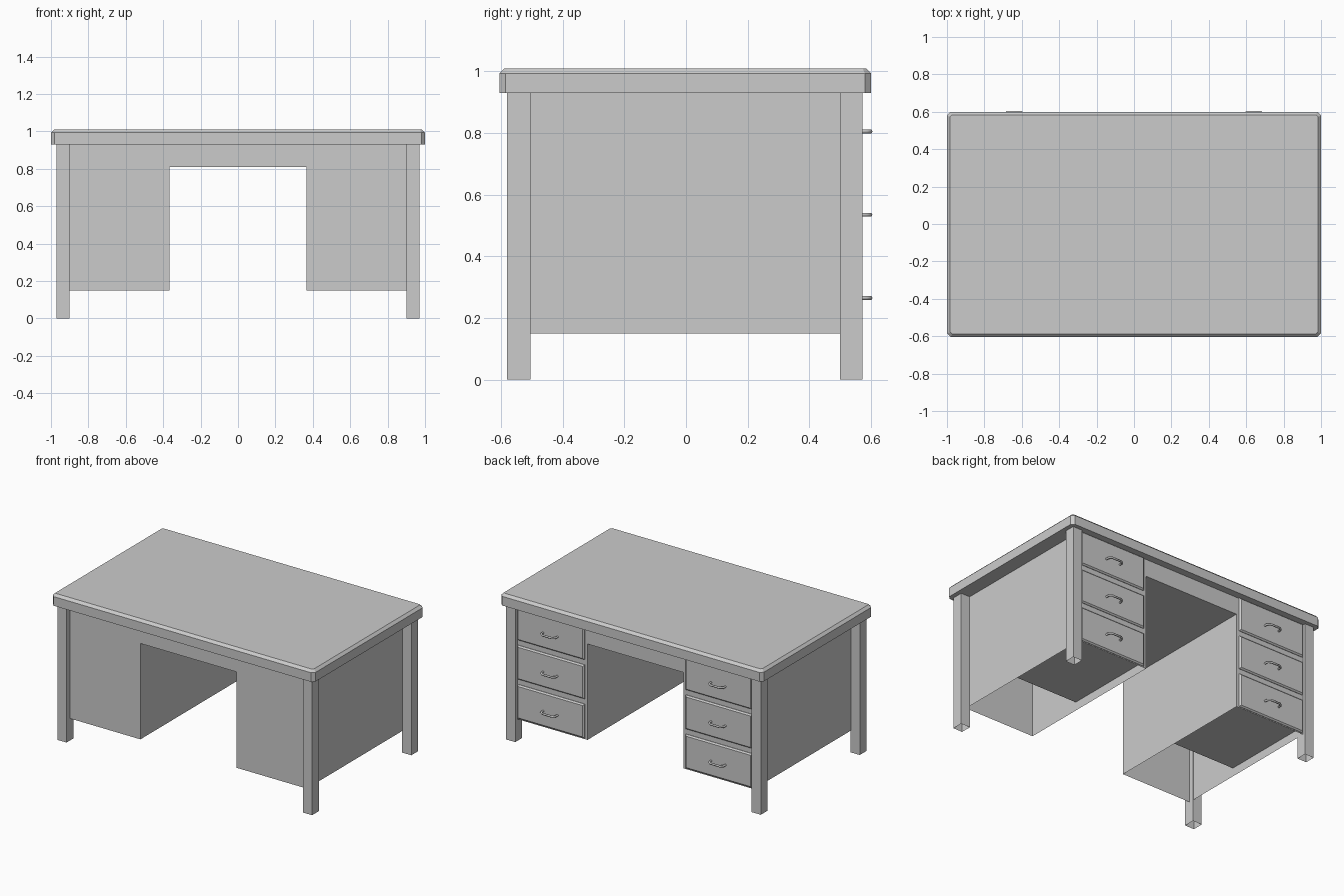
import bpy, bmesh

if "Cube" in bpy.data.objects:
    bpy.data.objects.remove(bpy.data.objects["Cube"])

def box(name, lo, hi, open_bottom=False, bevel_edges=None, width=0.0):
    """Axis-aligned box; bevel_edges picks edges to chamfer, open_bottom drops the lowest face."""
    bm = bmesh.new()
    bmesh.ops.create_cube(bm, size=1)
    for v in bm.verts:
        v.co = [(lo[i] + hi[i]) / 2 + v.co[i] * (hi[i] - lo[i]) for i in range(3)]
    if bevel_edges:
        bmesh.ops.bevel(bm, geom=[e for e in bm.edges if bevel_edges(e)], offset=width,
                        segments=1, affect='EDGES', profile=0.5)
    if open_bottom:
        bottom = [f for f in bm.faces if all(abs(v.co.z - lo[2]) < 1e-5 for v in f.verts)]
        bmesh.ops.delete(bm, geom=bottom, context='FACES')
    me = bpy.data.meshes.new(name)
    bm.to_mesh(me)
    bm.free()
    ob = bpy.data.objects.new(name, me)
    bpy.context.collection.objects.link(ob)
    return ob

def sided(side, x0, x1):
    return sorted((side * x0, side * x1))

def handle(name, x, y, z):
    """Bow pull swept along a short path."""
    cu = bpy.data.curves.new(name, 'CURVE')
    cu.dimensions = '3D'
    cu.bevel_depth = 0.007
    cu.bevel_resolution = 1
    cu.use_fill_caps = True
    path = [(-0.055, 0), (-0.053, 0.024), (-0.036, 0.038), (0.036, 0.038), (0.053, 0.024), (0.055, 0)]
    sp = cu.splines.new('POLY')
    sp.points.add(len(path) - 1)
    for p, (px, py) in zip(sp.points, path):
        p.co = (x + px, y + py, z, 1)
    ob = bpy.data.objects.new(name, cu)
    bpy.context.collection.objects.link(ob)

# Desktop: chamfered corners, then chamfered upper rim
top = box("desktop", (-1, -0.605, 0.93), (1, 0.60, 1.01),
          bevel_edges=lambda e: abs(e.verts[0].co.z - e.verts[1].co.z) > 0.01, width=0.02)
bm = bmesh.new()
bm.from_mesh(top.data)
rim = [e for e in bm.edges if all(v.co.z > 1.0 for v in e.verts)]
bmesh.ops.bevel(bm, geom=rim, offset=0.017, segments=1, affect='EDGES', profile=0.5)
bm.to_mesh(top.data)
bm.free()

# Centre section over the knee space
box("knee_space_apron", (-0.365, -0.54, 0.81), (0.365, 0.55, 0.93))

BACK = 0.55
for side, label in ((-1, "left"), (1, "right")):
    # Legs, open underneath
    xa, xb = sided(side, 0.90, 0.97)
    box(f"front_leg_{label}", (xa, -0.58, 0), (xb, -0.505, 0.93), open_bottom=True)
    box(f"back_leg_{label}", (xa, 0.50, 0), (xb, 0.572, 0.93), open_bottom=True)

    # Pedestal shell, open underneath
    xa, xb = sided(side, 0.365, 0.902)
    box(f"pedestal_{label}", (xa, -0.54, 0.15), (xb, BACK, 0.93), open_bottom=True)

    # Three drawers: fronts, boxes and pulls
    for i, z in enumerate((0.275, 0.545, 0.815)):
        tag = f"{label}_{i + 1}"
        xa, xb = sided(side, 0.385, 0.895)
        box(f"drawer_front_{tag}", (xa, BACK - 0.005, z - 0.117), (xb, BACK + 0.012, z + 0.117),
            bevel_edges=lambda e: all(v.co.y > BACK for v in e.verts), width=0.009)
        xa, xb = sided(side, 0.37, 0.898)
        box(f"drawer_box_{tag}", (xa, -0.12, z - 0.07), (xb, BACK - 0.01, z + 0.08))
        handle(f"drawer_handle_{tag}", side * 0.64, BACK + 0.01, z - 0.01)
